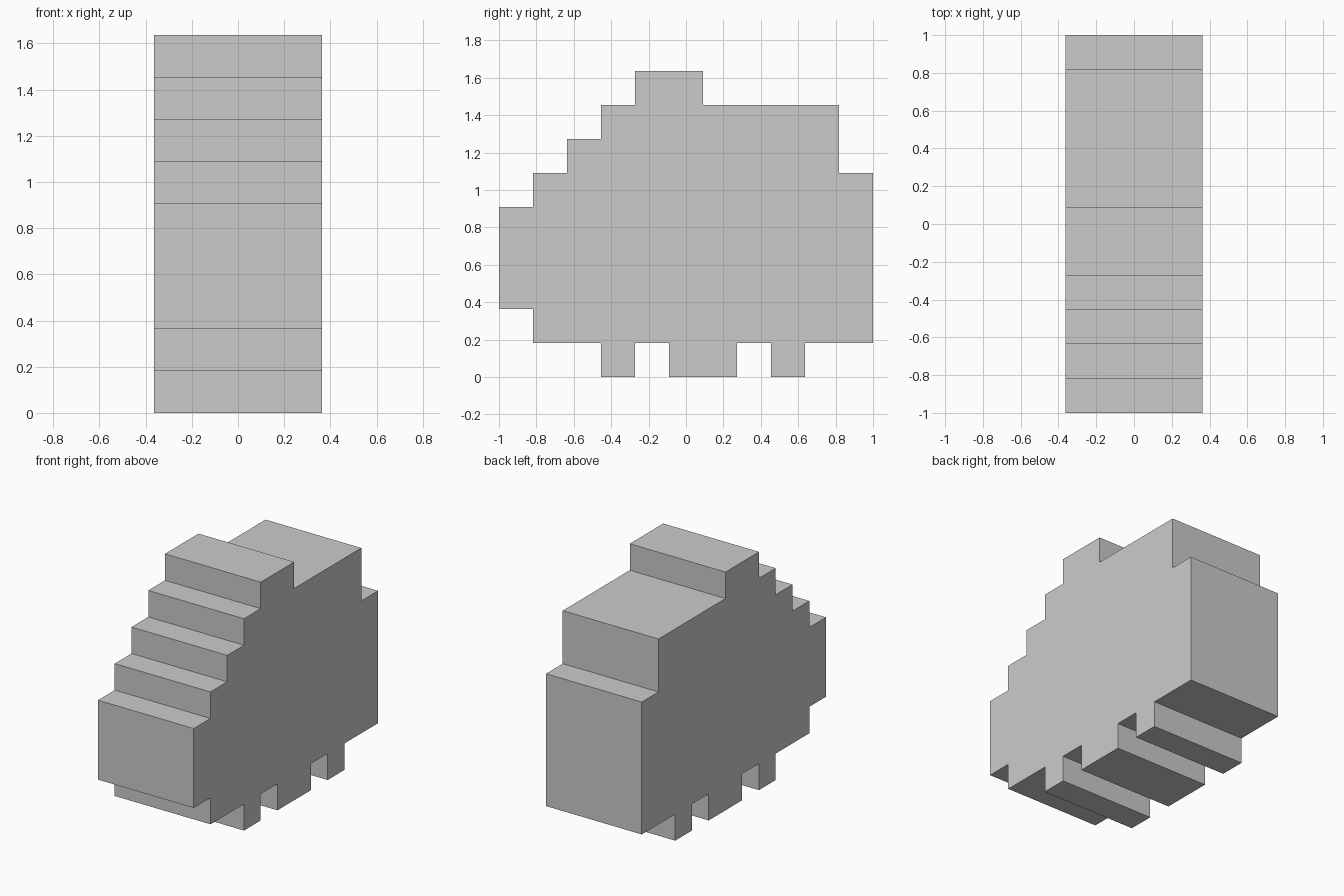
import bpy, bmesh

if "Cube" in bpy.data.objects:
    bpy.data.objects.remove(bpy.data.objects["Cube"])

U = 2 / 11            # size of one grid step
HALF_WIDTH = 2 * U

# Column runs along y: (steps wide, level), front to back
top_runs = [(1, 5), (1, 6), (1, 7), (1, 8), (2, 9), (4, 8), (1, 6)]
bottom_runs = [(1, 2), (2, 1), (1, 0), (1, 1), (2, 0), (1, 1), (1, 0), (2, 1)]


def stepped_line(runs):
    """Turn runs of equal level into a stair-shaped line of (y, z) points."""
    points, y = [], -5.5
    for width, level in runs:
        points += [(y * U, level * U), ((y + width) * U, level * U)]
        y += width
    return points


def extrude_profile(name, outline, half_width):
    """Extrude a (y, z) outline across x, centred on x = 0."""
    bm = bmesh.new()
    face = bm.faces.new([bm.verts.new((-half_width, y, z)) for y, z in outline])
    side = bmesh.ops.extrude_face_region(bm, geom=[face])
    moved = [v for v in side["geom"] if isinstance(v, bmesh.types.BMVert)]
    bmesh.ops.translate(bm, verts=moved, vec=(2 * half_width, 0, 0))
    bmesh.ops.recalc_face_normals(bm, faces=bm.faces)
    mesh = bpy.data.meshes.new(name)
    bm.to_mesh(mesh)
    bm.free()
    obj = bpy.data.objects.new(name, mesh)
    bpy.context.collection.objects.link(obj)
    return obj


# Stepped body with the three feet in its lower edge
outline = stepped_line(bottom_runs) + stepped_line(top_runs)[::-1]
extrude_profile("stepped_body", outline, HALF_WIDTH)
